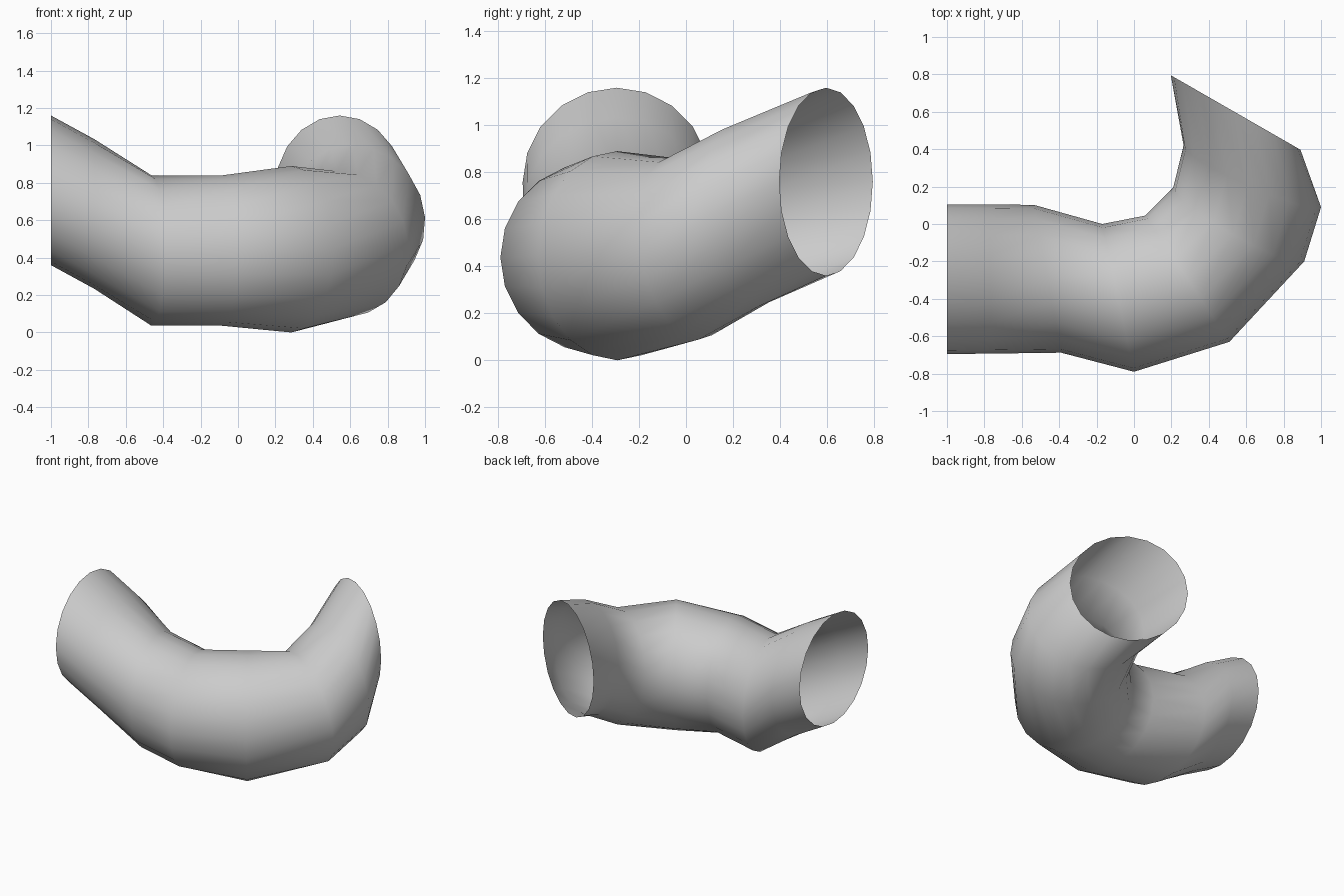
import bpy, bmesh
from math import sin, cos, pi
from mathutils import Vector

if "Cube" in bpy.data.objects:
    bpy.data.objects.remove(bpy.data.objects["Cube"])

SIDES = 20

# Each ring of the bent pipe: inner (x, y), outer (x, y), centre z,
# half height, and forward lean of the ring's top in (x, y)
rings = [
    ((-1.00, 0.105), (-1.00, -0.695), 0.76, 0.400, (0, 0)),
    ((-0.77, 0.105), (-0.765, -0.693), 0.633, 0.400, (0, 0)),
    ((-0.535, 0.102), (-0.39, -0.688), 0.438, 0.402, (0, 0)),
    ((-0.17, 0.00), (0.00, -0.79), 0.438, 0.402, (0, 0)),
    ((0.06, 0.045), (0.51, -0.63), 0.445, 0.445, (0, 0)),
    ((0.21, 0.195), (0.91, -0.20), 0.475, 0.387, (-0.03, -0.055)),
    ((0.265, 0.42), (1.00, 0.09), 0.615, 0.387, (-0.025, -0.05)),
    ((0.197, 0.795), (0.89, 0.397), 0.76, 0.400, (0, 0)),
]

# Open pipe: ellipses bridged along the path
bm = bmesh.new()
loops = []
for inner, outer, z, half, lean in rings:
    a = Vector((*inner, z))
    b = Vector((*outer, z))
    centre = (a + b) / 2
    side = (b - a) / 2
    up = Vector((*lean, half))
    loops.append([bm.verts.new(centre + side * cos(2 * pi * i / SIDES)
                               + up * sin(2 * pi * i / SIDES))
                  for i in range(SIDES)])
for l0, l1 in zip(loops, loops[1:]):
    for i in range(SIDES):
        j = (i + 1) % SIDES
        bm.faces.new((l0[i], l1[i], l1[j], l0[j]))

# Make the wall face outwards
f = bm.faces[:][0] if not hasattr(bm.faces, "ensure_lookup_table") else None
bm.faces.ensure_lookup_table()
bm.normal_update()
f = bm.faces[0]
mid = (Vector((*rings[0][0], rings[0][2])) + Vector((*rings[1][1], rings[1][2]))) / 2
if f.normal.dot(f.calc_center_median() - mid) < 0:
    bmesh.ops.reverse_faces(bm, faces=bm.faces[:])

mesh = bpy.data.meshes.new("bent_pipe")
bm.to_mesh(mesh)
bm.free()
pipe = bpy.data.objects.new("bent_pipe", mesh)
bpy.context.collection.objects.link(pipe)
for p in mesh.polygons:
    p.use_smooth = True
